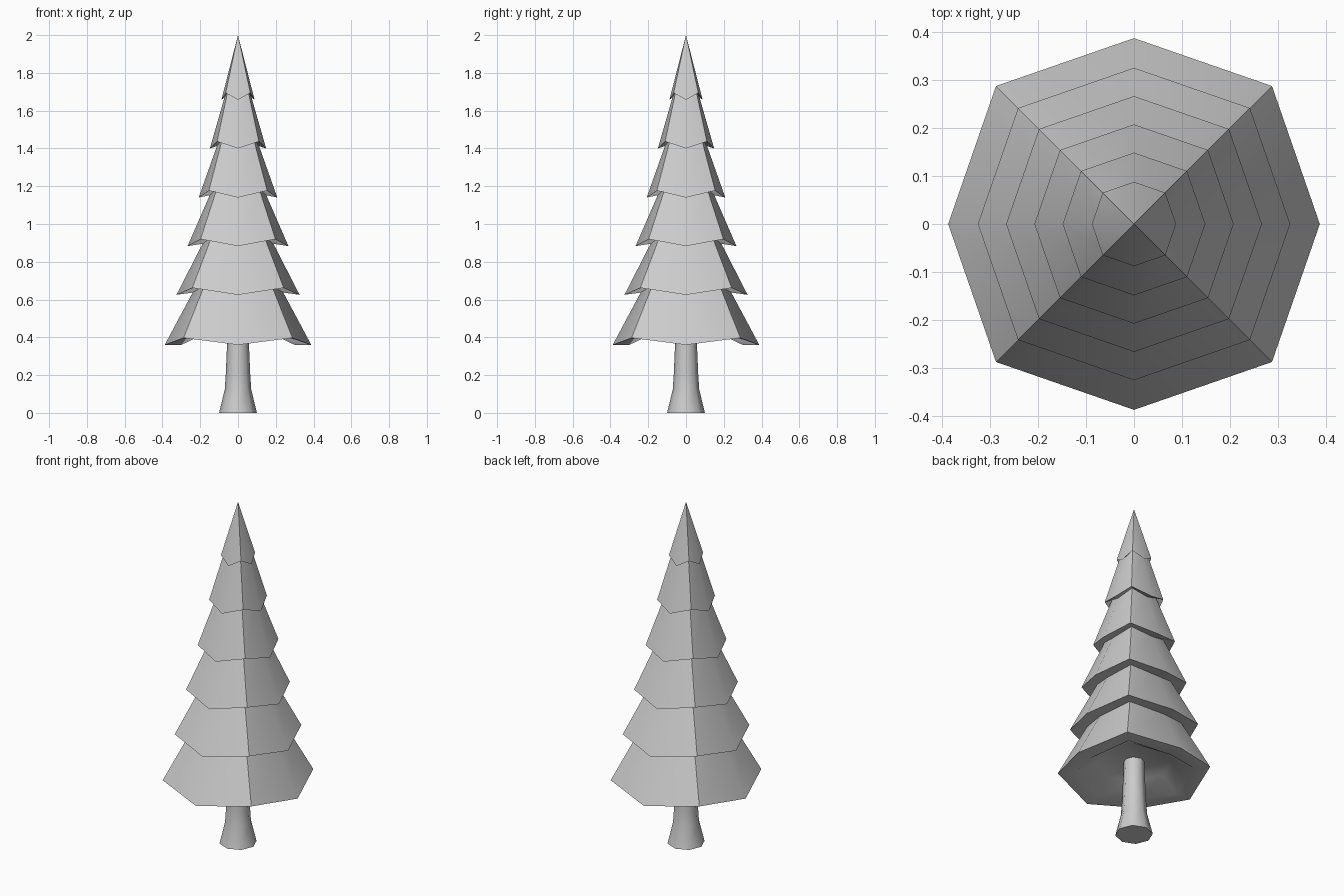
import bpy, bmesh
from math import sin, cos, pi, radians

if "Cube" in bpy.data.objects:
    bpy.data.objects.remove(bpy.data.objects["Cube"])


def loft(name, rings, angle, apex=None):
    """Skin 8-sided rings of (radius, z, corner radius factor, corner lift)."""
    bm = bmesh.new()
    loops = []
    for r, z, factor, lift in rings:
        loop = []
        for i in range(8):
            rr, zz = (r * factor, z + lift) if i % 2 else (r, z)
            loop.append(bm.verts.new((rr * cos(i * pi / 4), rr * sin(i * pi / 4), zz)))
        loops.append(loop)
    for a, b in zip(loops, loops[1:]):
        for i in range(8):
            j = (i + 1) % 8
            bm.faces.new((a[i], a[j], b[j], b[i]))
    bm.faces.new(loops[0][::-1])
    if apex is None:
        bm.faces.new(loops[-1])
    else:
        tip = bm.verts.new((0, 0, apex))
        for i in range(8):
            bm.faces.new((loops[-1][i], loops[-1][(i + 1) % 8], tip))
    bmesh.ops.recalc_face_normals(bm, faces=bm.faces[:])
    mesh = bpy.data.meshes.new(name)
    bm.to_mesh(mesh)
    bm.free()
    ob = bpy.data.objects.new(name, mesh)
    bpy.context.collection.objects.link(ob)
    bpy.ops.object.select_all(action='DESELECT')
    ob.select_set(True)
    bpy.context.view_layer.objects.active = ob
    bpy.ops.object.shade_smooth_by_angle(angle=radians(angle))
    return ob


# Flared trunk
loft("trunk", [(r, z, 1, 0) for r, z in
               [(0.10, 0), (0.07, 0.125), (0.065, 0.2), (0.058, 0.36), (0.056, 0.46)]], 60)

# Foliage: recessed underside, then six overlapping skirts up to the tip
CORNER, LIFT = 1.05, 0.037
tiers = [(0.388, 0.36), (0.326, 0.625), (0.267, 0.883),
         (0.208, 1.14), (0.149, 1.40), (0.088, 1.657)]
tops = [0.24, 0.188, 0.15, 0.112, 0.072]
rings = [(0.20, 0.445, CORNER, 0.0), (0.30, 0.36, CORNER, LIFT)]
for k, (r, z) in enumerate(tiers):
    rings.append((r, z, CORNER, LIFT))
    if k < len(tops):
        rings.append((tops[k], tiers[k + 1][1] + 0.012, CORNER, LIFT))
loft("foliage", rings, 42, apex=2.0)
